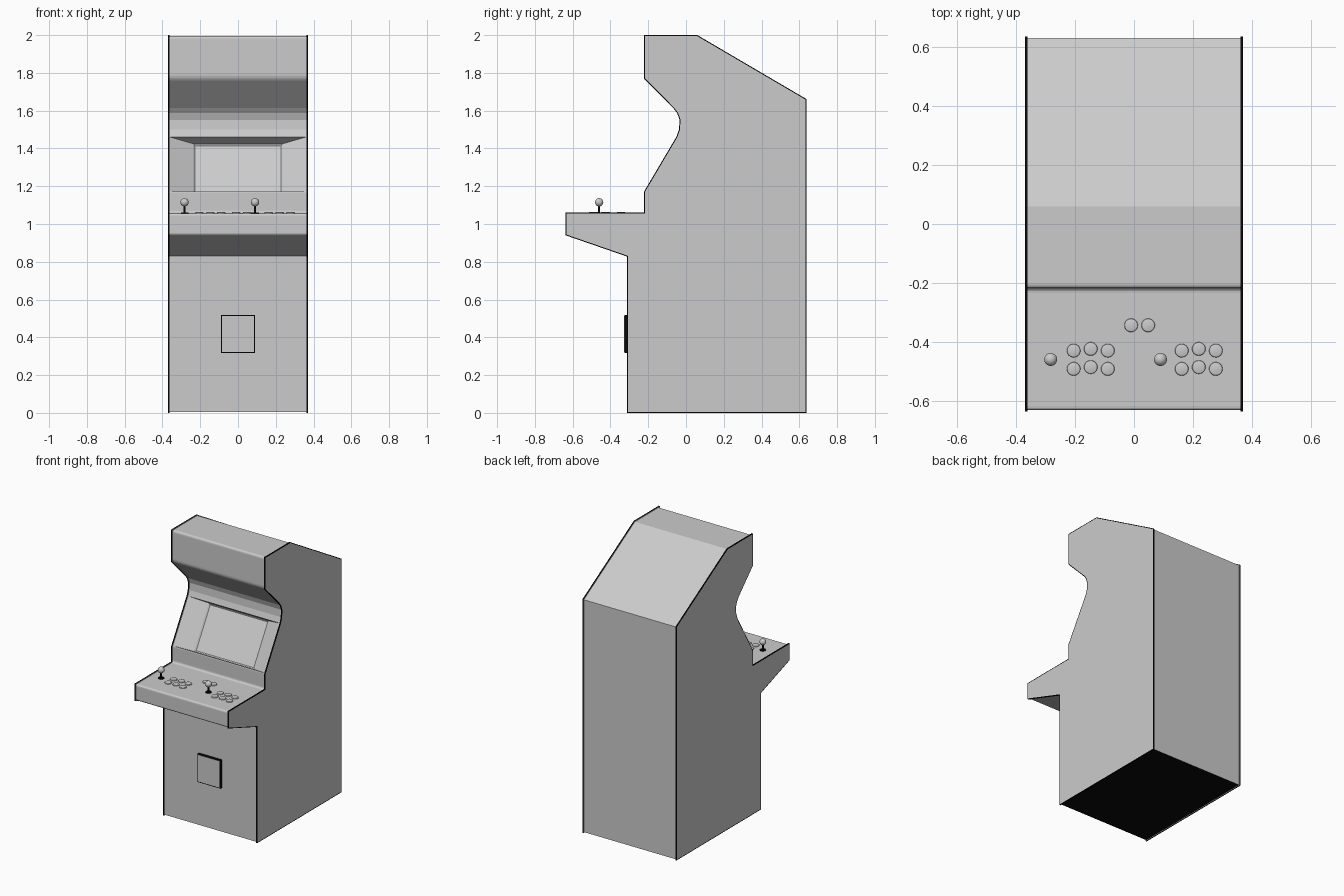
import bpy, bmesh, math
from mathutils import Vector

if "Cube" in bpy.data.objects:
    bpy.data.objects.remove(bpy.data.objects["Cube"])


def material(name, v):
    m = bpy.data.materials.new(name)
    m.diffuse_color = (v, v, v, 1)
    m.use_nodes = True
    m.node_tree.nodes["Principled BSDF"].inputs["Base Color"].default_value = m.diffuse_color
    return m


GREY = material("cabinet grey", 0.6)
BLACK = material("trim black", 0.003)

# Side outline: y, z, fillet radius used by the body only
OUTLINE = [(-0.313, 0, 0), (-0.313, 0.828, 0), (-0.637, 0.94, 0.01), (-0.637, 1.061, 0.014),
           (-0.223, 1.061, 0.016), (-0.223, 1.17, 0.005), (-0.05, 1.463, 0), (-0.037, 1.5, 0),
           (-0.034, 1.55, 0), (-0.046, 1.585, 0), (-0.066, 1.612, 0), (-0.223, 1.77, 0.02),
           (-0.223, 2.0, 0.016), (0.06, 2.0, 0), (0.637, 1.662, 0), (0.637, 0, 0)]
IN, OUT = 0.362, 0.37      # inner and outer x of the side panels


def finish(bm, name, mats, smooth=False):
    me = bpy.data.meshes.new(name)
    bm.to_mesh(me)
    bm.free()
    for m in mats:
        me.materials.append(m)
    ob = bpy.data.objects.new(name, me)
    bpy.context.collection.objects.link(ob)
    if smooth:
        bpy.ops.object.select_all(action='DESELECT')
        ob.select_set(True)
        bpy.context.view_layer.objects.active = ob
        bpy.ops.object.shade_smooth_by_angle(angle=math.radians(40))
    return ob


def inset_outline(d):
    """Outline moved inwards by d with mitred corners."""
    pts = [Vector(p[:2]) for p in OUTLINE]
    res = []
    for i, p in enumerate(pts):
        a = (p - pts[i - 1]).normalized()
        b = (pts[(i + 1) % len(pts)] - p).normalized()
        na, nb = Vector((a.y, -a.x)), Vector((b.y, -b.x))
        res.append(p + (na + nb) * d / (1 + na.dot(nb)))
    return res


def filleted(pts, steps=4):
    res = []
    for i, p in enumerate(pts):
        r = OUTLINE[i][2]
        if r == 0:
            res.append(p)
            continue
        a = p + (pts[i - 1] - p).normalized() * r
        b = p + (pts[(i + 1) % len(pts)] - p).normalized() * r
        for k in range(steps + 1):
            t = k / steps
            res.append(a * (1 - t) ** 2 + p * 2 * t * (1 - t) + b * t * t)
    return res


# Cabinet body between the panels, with recessed screen
bm = bmesh.new()
prof = filleted(inset_outline(0.005))
left = [bm.verts.new((-IN, p.x, p.y)) for p in prof]
right = [bm.verts.new((IN, p.x, p.y)) for p in prof]
n = len(prof)
for i in range(n):
    j = (i + 1) % n
    bm.faces.new((left[i], right[i], right[j], left[j]))
bm.normal_update()
for f in bm.faces:
    if f.normal.z < -0.99:
        f.material_index = 1
slope = max((f for f in bm.faces if f.normal.y < -0.8 and 0.4 < f.normal.z < 0.6),
            key=lambda f: f.calc_area())
normal = slope.normal.copy()
bmesh.ops.inset_individual(bm, faces=[slope], thickness=0.006)
for v in slope.verts:
    v.co -= normal * 0.065
    v.co.x = math.copysign(0.235, v.co.x)
bm.normal_update()
bmesh.ops.inset_individual(bm, faces=[slope], thickness=0.012, depth=-0.008)
finish(bm, "cabinet_body", [GREY, BLACK])

# Side panels with black edge trim
for side, name in ((-1, "left_side_panel"), (1, "right_side_panel")):
    bm = bmesh.new()
    outer = [bm.verts.new((side * OUT, p[0], p[1])) for p in OUTLINE]
    inner = [bm.verts.new((side * IN, p[0], p[1])) for p in OUTLINE]
    rim = [bm.verts.new((side * OUT, p.x, p.y)) for p in inset_outline(0.005)]
    n = len(outer)
    for i in range(n):
        j = (i + 1) % n
        bm.faces.new((inner[i], inner[j], outer[j], outer[i])).material_index = 1
        bm.faces.new((outer[i], outer[j], rim[j], rim[i])).material_index = 1
    bm.faces.new(rim)
    bm.faces.new(inner)
    bmesh.ops.recalc_face_normals(bm, faces=bm.faces)
    finish(bm, name, [GREY, BLACK])


def box(name, lo, hi, mat):
    bm = bmesh.new()
    bmesh.ops.create_cube(bm, size=1)
    for v in bm.verts:
        v.co = [lo[k] if v.co[k] < 0 else hi[k] for k in range(3)]
    finish(bm, name, [mat])


# Coin door
box("coin_door_frame", (-0.091, -0.325, 0.317), (0.091, -0.3, 0.518), BLACK)
box("coin_door_plate", (-0.085, -0.327, 0.323), (0.085, -0.32, 0.512), GREY)


def disc(name, x, y, z0, z1, r, mat, segs=24, bevel=0.0):
    bm = bmesh.new()
    bmesh.ops.create_cone(bm, cap_ends=True, segments=segs, radius1=r, radius2=r, depth=z1 - z0)
    if bevel:
        top = [e for e in bm.edges if all(v.co.z > 0 for v in e.verts)]
        bmesh.ops.bevel(bm, geom=top, offset=bevel, segments=2, profile=0.5, affect='EDGES')
    bmesh.ops.translate(bm, verts=bm.verts, vec=(x, y, (z0 + z1) / 2))
    finish(bm, name, [mat], True)


# Player controls
DECK = 1.056
for player, (stick_x, mid_x) in enumerate(((-0.283, -0.147), (0.09, 0.22)), 1):
    for row, y in enumerate((-0.43, -0.492)):
        for col in (-1, 0, 1):
            disc(f"button_{player}_{row}_{col + 1}", mid_x + col * 0.058,
                 y + (0.006 if col == 0 else 0), DECK - 0.005, DECK + 0.007, 0.023, GREY, bevel=0.004)
    disc(f"joystick_base_{player}", stick_x, -0.46, DECK - 0.005, DECK + 0.004, 0.02, BLACK)
    disc(f"joystick_shaft_{player}", stick_x, -0.46, DECK, 1.11, 0.006, BLACK, 12)
    bm = bmesh.new()
    bmesh.ops.create_uvsphere(bm, u_segments=24, v_segments=14, radius=0.022)
    bmesh.ops.translate(bm, verts=bm.verts, vec=(stick_x, -0.46, 1.115))
    finish(bm, f"joystick_ball_{player}", [GREY], True)

# Start buttons
for k, x in enumerate((-0.01, 0.048), 1):
    disc(f"start_button_{k}", x, -0.344, DECK - 0.005, DECK + 0.007, 0.023, GREY, bevel=0.004)
